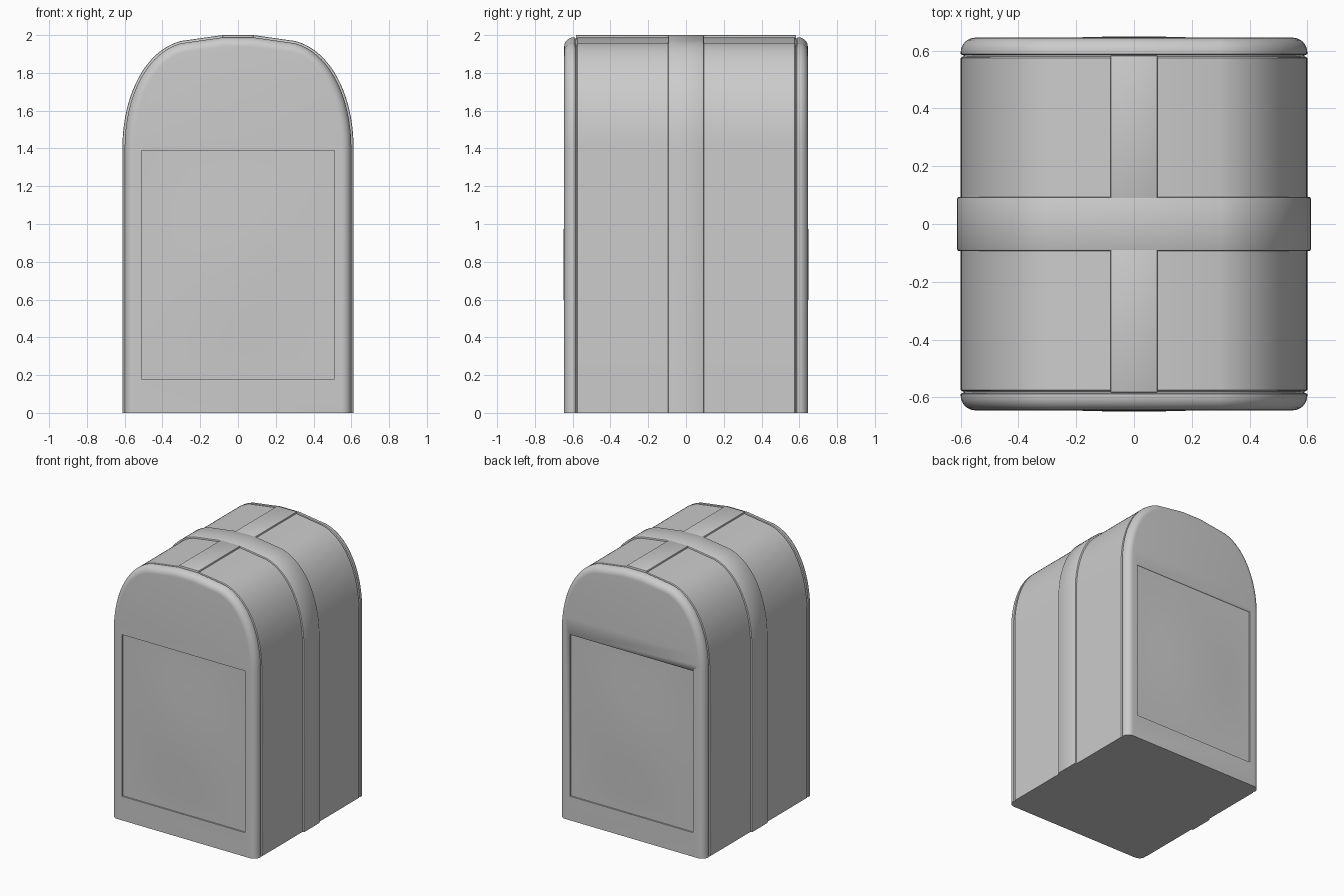
import bpy, bmesh, math
from mathutils import Vector

if "Cube" in bpy.data.objects:
    bpy.data.objects.remove(bpy.data.objects["Cube"])


def finish(name, bm, angle=35):
    bmesh.ops.recalc_face_normals(bm, faces=bm.faces)
    mesh = bpy.data.meshes.new(name)
    bm.to_mesh(mesh)
    bm.free()
    ob = bpy.data.objects.new(name, mesh)
    bpy.context.collection.objects.link(ob)
    bpy.ops.object.select_all(action='DESELECT')
    ob.select_set(True)
    bpy.context.view_layer.objects.active = ob
    bpy.ops.object.shade_smooth_by_angle(angle=math.radians(angle))
    return ob


def arch(offset=0.0, n=20):
    """Arched outline in x/z, moved outward by offset; the bottom stays at z = 0."""
    ctrl = [Vector(p) for p in ((0.6, 1.40), (0.6, 1.68), (0.48, 1.91), (0.30, 1.957))]
    half = [Vector((0.6, 0.0))]
    for i in range(n + 1):
        t = i / n
        w = ((1-t)**3, 3*t*(1-t)**2, 3*t*t*(1-t), t**3)
        half.append(sum((c * k for c, k in zip(ctrl, w)), Vector((0, 0))))
    half.append(Vector((0.08, 1.988)))
    pts = half + [Vector((-p.x, p.y)) for p in reversed(half)]
    out = []
    for i, p in enumerate(pts):
        d = (pts[min(i + 1, len(pts) - 1)] - pts[max(i - 1, 0)]).normalized()
        q = p + Vector((d.y, -d.x)) * offset
        if i in (0, len(pts) - 1):
            q.y = 0.0
        out.append(q)
    return out


def loft(name, rings):
    """Skin a chain of arch outlines given as (y, offset)."""
    bm = bmesh.new()
    loops = [[bm.verts.new((p.x, y, p.y)) for p in arch(o)] for y, o in rings]
    n = len(loops[0])
    for a, b in zip(loops, loops[1:]):
        for i in range(n):
            j = (i + 1) % n
            bm.faces.new((a[i], a[j], b[j], b[i]))
    bm.faces.new(loops[0])
    bm.faces.new(loops[-1])
    return finish(name, bm)


def box(name, lo, hi, bevel=0.0):
    bm = bmesh.new()
    bmesh.ops.create_cube(bm, size=1)
    for v in bm.verts:
        v.co = Vector([(a + b) / 2 + c * (b - a) for a, b, c in zip(lo, hi, v.co)])
    if bevel:
        bmesh.ops.bevel(bm, geom=bm.edges[:], offset=bevel, segments=2,
                        profile=0.5, affect='EDGES')
    return finish(name, bm)


# arched main body, with a shallow groove next to each end cap
loft("body", [(-0.59, -0.010), (-0.580, -0.010), (-0.578, -0.003), (-0.575, 0),
              (0.575, 0), (0.578, -0.003), (0.580, -0.010), (0.59, -0.010)])

# raised band over the middle
loft("middle_band", [(-0.094, -0.005), (-0.094, 0.006), (-0.092, 0.010), (-0.088, 0.012),
                     (0.088, 0.012), (0.092, 0.010), (0.094, 0.006), (0.094, -0.005)])

X, Z0, Z1 = 0.51, 0.18, 1.39
for s, side in ((-1, "front"), (1, "back")):
    # raised strip along the ridge
    ys = sorted((s * 0.088, s * 0.583))
    box(side + "_ridge_strip", (-0.081, ys[0], 1.95), (0.081, ys[1], 2.0), 0.003)

    # end cap with a rounded rim
    r = 0.05
    rim = [(s * (0.645 - r + r * math.sin(a)), -r + r * math.cos(a))
           for a in (math.pi / 2 * i / 8 for i in range(9))]
    cap = loft(side + "_cap", [(s * 0.585, -0.006), (s * 0.588, 0)] + rim)

    # rectangular recess in the cap
    ys = sorted((s * 0.633, s * 0.70))
    cutter = box(side + "_recess_cutter", (-X, ys[0], Z0), (X, ys[1], Z1))
    cutter.hide_render = True
    cutter.hide_set(True)
    mod = cap.modifiers.new("recess", 'BOOLEAN')
    mod.object = cutter
    mod.operation = 'DIFFERENCE'
    mod.solver = 'EXACT'

    # softly bulging panel inside the recess
    bm = bmesh.new()
    bmesh.ops.create_grid(bm, x_segments=32, y_segments=32, size=1)
    for v in bm.verts:
        u, w = v.co.x, v.co.y
        bulge = (math.cos(u * math.pi / 2) * math.cos(w * math.pi / 2)) ** 1.5
        v.co = (u * (X - 0.001), s * (0.636 + 0.0135 * bulge),
                (Z0 + Z1) / 2 + w * ((Z1 - Z0) / 2 - 0.001))
    panel = finish(side + "_panel", bm)
    if panel.data.polygons[0].normal.y * s < 0:
        panel.data.flip_normals()
